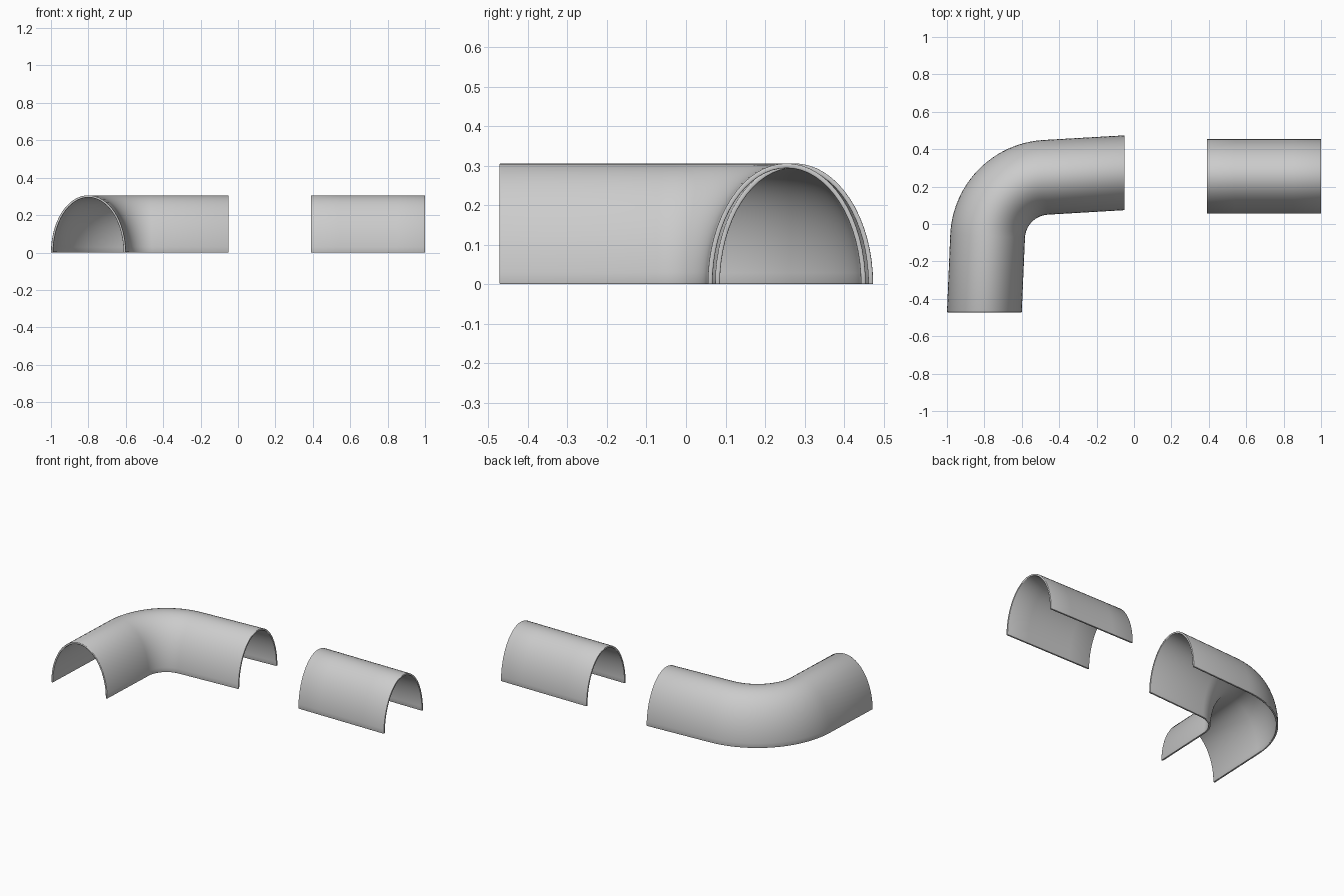
import bpy, bmesh, math
from mathutils import Vector

if "Cube" in bpy.data.objects:
    bpy.data.objects.remove(bpy.data.objects["Cube"])

HALF_W, HEIGHT, WALL = 0.2, 0.306, 0.012
STEPS = 32


def arch_section():
    """Closed half-ellipse shell section: (sideways, up) points."""
    angles = [math.pi * i / STEPS for i in range(STEPS + 1)]
    outer = [(HALF_W * math.cos(a), HEIGHT * math.sin(a)) for a in angles]
    inner = [((HALF_W - WALL) * math.cos(a), (HEIGHT - WALL) * math.sin(a))
             for a in reversed(angles)]
    return outer + inner


def sweep_arch(name, stations):
    """Sweep the arch through stations of (centre, sideways direction)."""
    bm = bmesh.new()
    section = arch_section()
    rings = []
    for centre, side in stations:
        rings.append([bm.verts.new((centre.x + side.x * s, centre.y + side.y * s, z))
                      for s, z in section])
    n = len(section)
    for r0, r1 in zip(rings, rings[1:]):
        for i in range(n):
            j = (i + 1) % n
            bm.faces.new((r0[i], r0[j], r1[j], r1[i]))
    # Close the thin rim at both ends
    for ring in (rings[0], rings[-1]):
        for i in range(STEPS):
            bm.faces.new((ring[i], ring[i + 1], ring[n - 2 - i], ring[n - 1 - i]))
    bmesh.ops.recalc_face_normals(bm, faces=bm.faces)
    mesh = bpy.data.meshes.new(name)
    bm.to_mesh(mesh)
    bm.free()
    obj = bpy.data.objects.new(name, mesh)
    bpy.context.collection.objects.link(obj)
    # Softened rims
    bevel = obj.modifiers.new("rim_bevel", 'BEVEL')
    bevel.width, bevel.segments = 0.003, 2
    bevel.limit_method, bevel.angle_limit = 'ANGLE', math.radians(50)
    for poly in mesh.polygons:
        poly.use_smooth = True
    return obj


# Curved tunnel: slightly splayed legs joined by a round bend, ends cut square
bend_centre, bend_radius = Vector((-0.453, -0.08)), 0.33
stations = [(Vector((-0.80, -0.472)), Vector((1, 0)))]
for i in range(25):
    a = math.radians(177.5 + (93.5 - 177.5) * i / 24)
    out = Vector((math.cos(a), math.sin(a)))
    stations.append((bend_centre + out * bend_radius, -out))
stations.append((Vector((-0.05, 0.274)), Vector((0, -1))))
sweep_arch("curved_tunnel", stations)

# Straight tunnel
sweep_arch("straight_tunnel", [(Vector((x, 0.255)), Vector((0, -1)))
                               for x in (0.39, 0.54, 0.695, 0.85, 1.0)])
